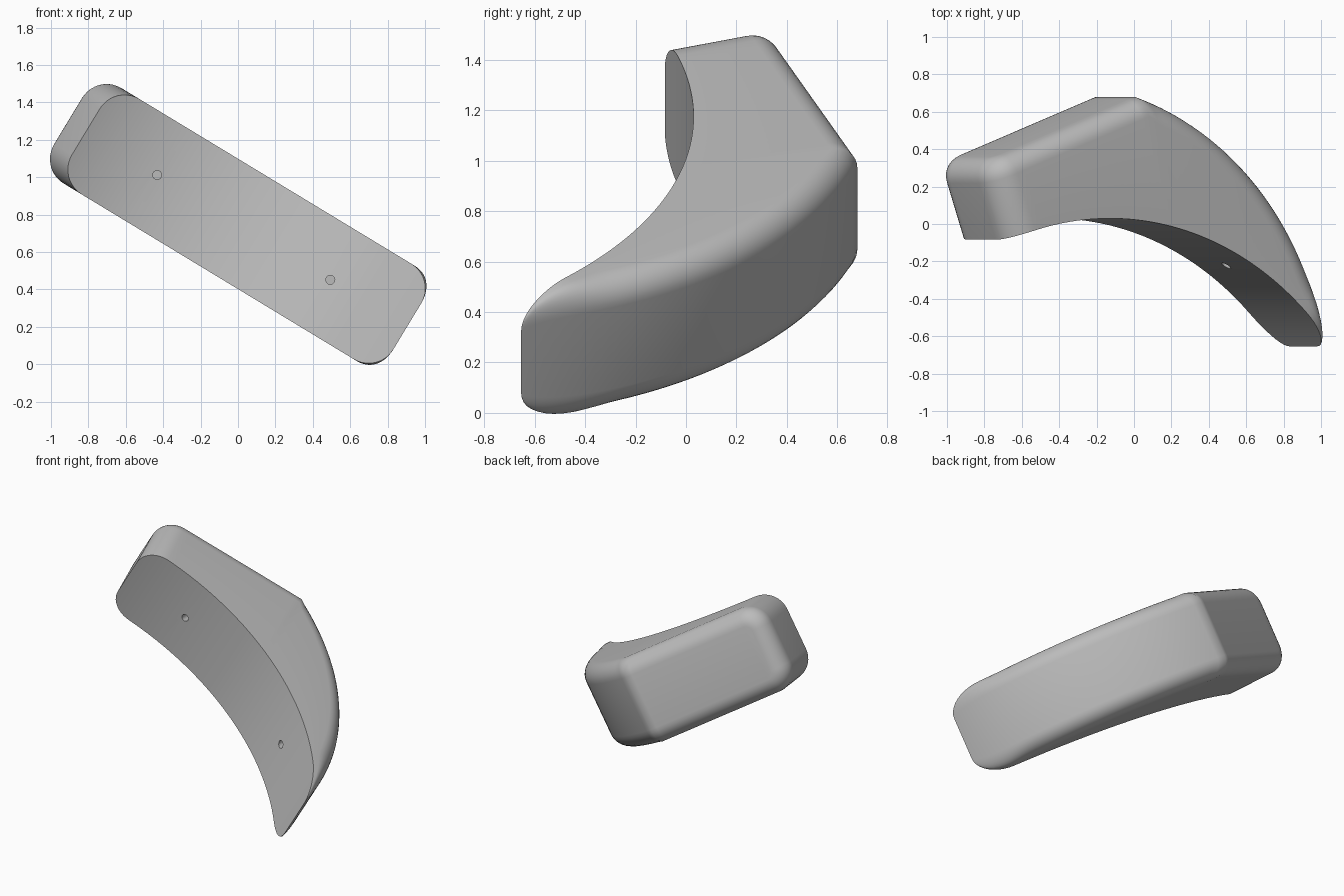
import bpy, bmesh
from math import sin, cos, pi, radians, sqrt
from mathutils import Vector, Matrix

if "Cube" in bpy.data.objects:
    bpy.data.objects.remove(bpy.data.objects["Cube"])

grey = bpy.data.materials.new("plain_grey")
grey.use_nodes = True
colour = (0.5, 0.5, 0.5, 1)
grey.diffuse_color = colour
grey.node_tree.nodes["Principled BSDF"].inputs["Base Color"].default_value = colour

# Local frame: x along the block, y depth, z across its width
PLACE = Matrix.Translation((0, 0, 0.75)) @ Matrix.Rotation(radians(31.2), 4, 'Y')
LEFT, RIGHT, HALF = -0.951, 1.058, 0.298
CORNER, FILLET = 0.155, 0.11
RIDGE_S = 0.11
INNER_C, INNER_R = Vector((-0.33, -1.72)), 1.75


def inner(s):
    return Vector((s, INNER_C.y + sqrt(INNER_R ** 2 - (s - INNER_C.x) ** 2)))


# Outer profile: straight back from heel to ridge, then an arc to the tip
heel, ridge, tip = Vector((-1.092, 0.322)), Vector((-0.117, 0.68)), inner(RIGHT)
chord = tip - ridge
chord_n = Vector((-chord.y, chord.x)).normalized()
SAG = 0.25
OUTER_R = (chord.length_squared / 4 + SAG ** 2) / (2 * SAG)
outer_c = (ridge + tip) / 2 - chord_n * (OUTER_R - SAG)
sweep = (ridge - outer_c).angle_signed(tip - outer_c)
back_n = Vector((heel.y - ridge.y, ridge.x - heel.x)).normalized()


def outer(s):
    """Point and normal of the back surface at station s."""
    if s <= RIDGE_S:
        return heel.lerp(ridge, (s - LEFT) / (RIDGE_S - LEFT)), back_n
    a = -sweep * (s - RIDGE_S) / (RIGHT - RIDGE_S)
    n = (Matrix.Rotation(a, 2) @ (ridge - outer_c)).normalized()
    return outer_c + n * OUTER_R, n


def half_outline(inset):
    """Upper half of the rounded rectangle, left end to right end."""
    r, z0, steps = CORNER - inset, HALF - CORNER, 10
    a, b = LEFT + CORNER, RIGHT - CORNER
    turn = [pi / 2 * i / steps for i in range(steps + 1)]
    pts = [(a - r * cos(t), z0 + r * sin(t)) for t in turn]
    for lo, hi, n in ((a, RIDGE_S, 20), (RIDGE_S, b, 28)):
        pts += [(lo + (hi - lo) * i / n, z0 + r) for i in range(1, n + 1)]
    return pts + [(b + CORNER * sin(t), z0 + r * cos(t)) for t in turn[1:]]


def back_point(s, drop):
    p, n = outer(s)
    to_front = inner(s) - p
    depth = to_front.length
    if depth < 1e-5:
        return p
    d = to_front / depth
    lean = max(0.3, -d.dot(n))
    return p + d * drop * min(FILLET / lean, depth * 0.7)


# Curved block: front ring, then the rounded rings of the back edge
bm = bmesh.new()
rings = []


def add_ring(inset, place):
    loop = []
    pts = half_outline(inset)
    for s, z in pts + [(s, -z) for s, z in reversed(pts)]:
        p = place(s)
        loop.append(bm.verts.new((p.x, p.y, z)))
    rings.append(loop)


add_ring(0, inner)
STEPS = 8
for k in range(STEPS + 1):
    t = pi / 2 * k / STEPS
    add_ring(FILLET * (1 - cos(t)), lambda s: back_point(s, 1 - sin(t)))
count = len(rings[0])
for r0, r1 in zip(rings, rings[1:]):
    for i in range(count):
        j = (i + 1) % count
        bm.faces.new((r0[i], r0[j], r1[j], r1[i]))
for ring in (rings[0], rings[-1]):
    for i in range(count // 2 - 1):
        bm.faces.new((ring[i], ring[i + 1], ring[-2 - i], ring[-1 - i]))
bmesh.ops.remove_doubles(bm, verts=bm.verts, dist=1e-5)
bmesh.ops.recalc_face_normals(bm, faces=bm.faces)
mesh = bpy.data.meshes.new("curved_block")
bm.to_mesh(mesh)
bm.free()
mesh.transform(PLACE)
mesh.materials.append(grey)
block = bpy.data.objects.new("curved_block", mesh)
bpy.context.collection.objects.link(block)
bpy.context.view_layer.objects.active = block
block.select_set(True)

# Two blind screw holes in the hollow face
for s in (-0.505, 0.577):
    hole = bmesh.new()
    p = inner(s)
    spin = Matrix.Translation((s, p.y, 0)) @ Matrix.Rotation(pi / 2, 4, 'X')
    bmesh.ops.create_cone(hole, cap_ends=True, segments=24, radius1=0.024,
                          radius2=0.024, depth=0.24, matrix=PLACE @ spin)
    cut_mesh = bpy.data.meshes.new("hole_cutter")
    hole.to_mesh(cut_mesh)
    hole.free()
    cut_mesh.materials.append(grey)
    cutter = bpy.data.objects.new("hole_cutter", cut_mesh)
    cutter.hide_render = True
    bpy.context.collection.objects.link(cutter)
    mod = block.modifiers.new("screw_hole", 'BOOLEAN')
    mod.operation, mod.solver, mod.object = 'DIFFERENCE', 'EXACT', cutter
    bpy.ops.object.modifier_apply(modifier=mod.name)
    bpy.data.objects.remove(cutter)

bpy.ops.object.shade_smooth_by_angle(angle=radians(45))
